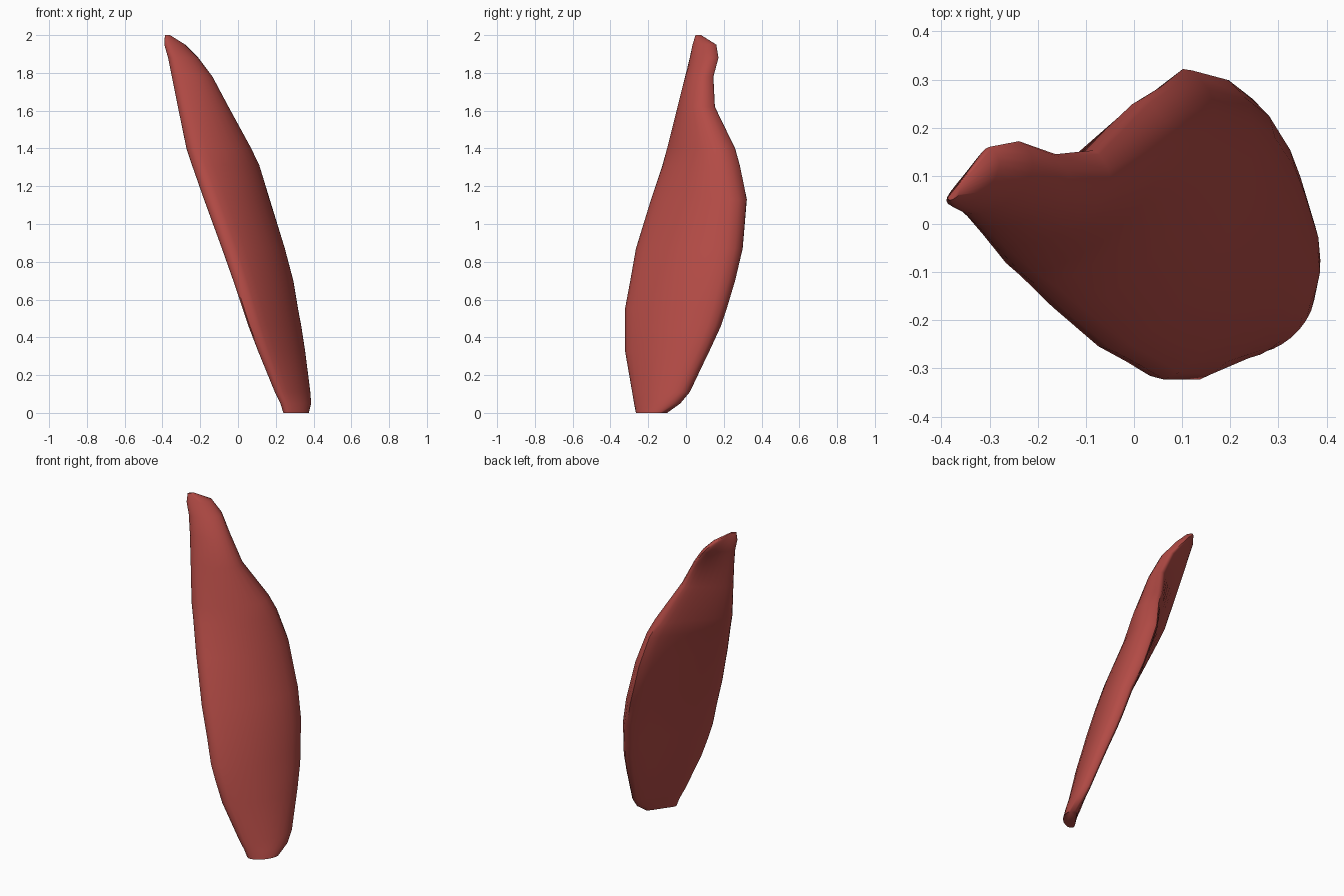
import bpy, bmesh, math
from mathutils import Vector

cube = bpy.data.objects.get("Cube")
if cube:
    bpy.data.objects.remove(cube, do_unlink=True)

# Flesh red material
red = bpy.data.materials.new("flesh_red")
red.use_nodes = True
colour = (0.45, 0.07, 0.06, 1)
red.diffuse_color = colour
bsdf = red.node_tree.nodes["Principled BSDF"]
bsdf.inputs["Base Color"].default_value = colour
bsdf.inputs["Roughness"].default_value = 0.7

# Stations along the blade: height, x range, y range, thickness ratio
STATIONS = [
    (0.00, 0.24, 0.375, -0.265, -0.10, 0.36),
    (0.05, 0.225, 0.387, -0.275, -0.03, 0.29),
    (0.11, 0.195, 0.383, -0.285, 0.02, 0.26),
    (0.33, 0.105, 0.355, -0.323, 0.125, 0.23),
    (0.46, 0.055, 0.335, -0.323, 0.185, 0.23),
    (0.55, 0.025, 0.318, -0.323, 0.215, 0.23),
    (0.70, -0.025, 0.293, -0.295, 0.26, 0.24),
    (0.87, -0.085, 0.248, -0.265, 0.30, 0.26),
    (1.13, -0.18, 0.168, -0.185, 0.322, 0.27),
    (1.31, -0.243, 0.113, -0.125, 0.285, 0.29),
    (1.40, -0.273, 0.07, -0.10, 0.26, 0.31),
    (1.62, -0.318, -0.05, -0.045, 0.153, 0.37),
    (1.78, -0.35, -0.135, -0.005, 0.145, 0.40),
    (1.88, -0.37, -0.21, 0.02, 0.172, 0.40),
    (1.95, -0.39, -0.28, 0.035, 0.16, 0.36),
    (2.00, -0.387, -0.36, 0.05, 0.08, 0.36),
]
SIDES = 24


def section(x0, x1, y0, y1, thick):
    """Blunt lens, fuller on its outer side, fitted to its x and y range."""
    start, end = Vector((x0, y0)), Vector((x1, y1))
    chord = end - start
    normal = Vector((chord.y, -chord.x))
    pts = []
    for i in range(SIDES):
        a = 2 * math.pi * i / SIDES
        t = 0.5 - 0.5 * math.cos(a)
        s = math.sin(a)
        swell = thick * abs(s) ** 0.7
        swell *= 0.75 * (0.8 + 0.4 * t) if s > 0 else -0.35
        bow = 0.05 * math.sin(math.pi * t)
        pts.append(start + chord * t + normal * (bow + swell))
    lo = [min(p[k] for p in pts) for k in (0, 1)]
    hi = [max(p[k] for p in pts) for k in (0, 1)]
    return [(x0 + (p.x - lo[0]) / (hi[0] - lo[0]) * (x1 - x0),
             y0 + (p.y - lo[1]) / (hi[1] - lo[1]) * (y1 - y0)) for p in pts]


# Loft the muscle through its stations
bm = bmesh.new()
rings = []
for z, *spec in STATIONS:
    rings.append([bm.verts.new((x, y, z)) for x, y in section(*spec)])
for low, high in zip(rings, rings[1:]):
    for i in range(SIDES):
        j = (i + 1) % SIDES
        bm.faces.new((low[i], low[j], high[j], high[i]))
bm.faces.new(rings[0])
bm.faces.new(rings[-1])
bmesh.ops.recalc_face_normals(bm, faces=bm.faces)

mesh = bpy.data.meshes.new("muscle_blade")
bm.to_mesh(mesh)
bm.free()
mesh.materials.append(red)
blade = bpy.data.objects.new("muscle_blade", mesh)
bpy.context.collection.objects.link(blade)

bpy.ops.object.select_all(action="DESELECT")
blade.select_set(True)
bpy.context.view_layer.objects.active = blade
bpy.ops.object.shade_smooth_by_angle(angle=math.radians(50))
